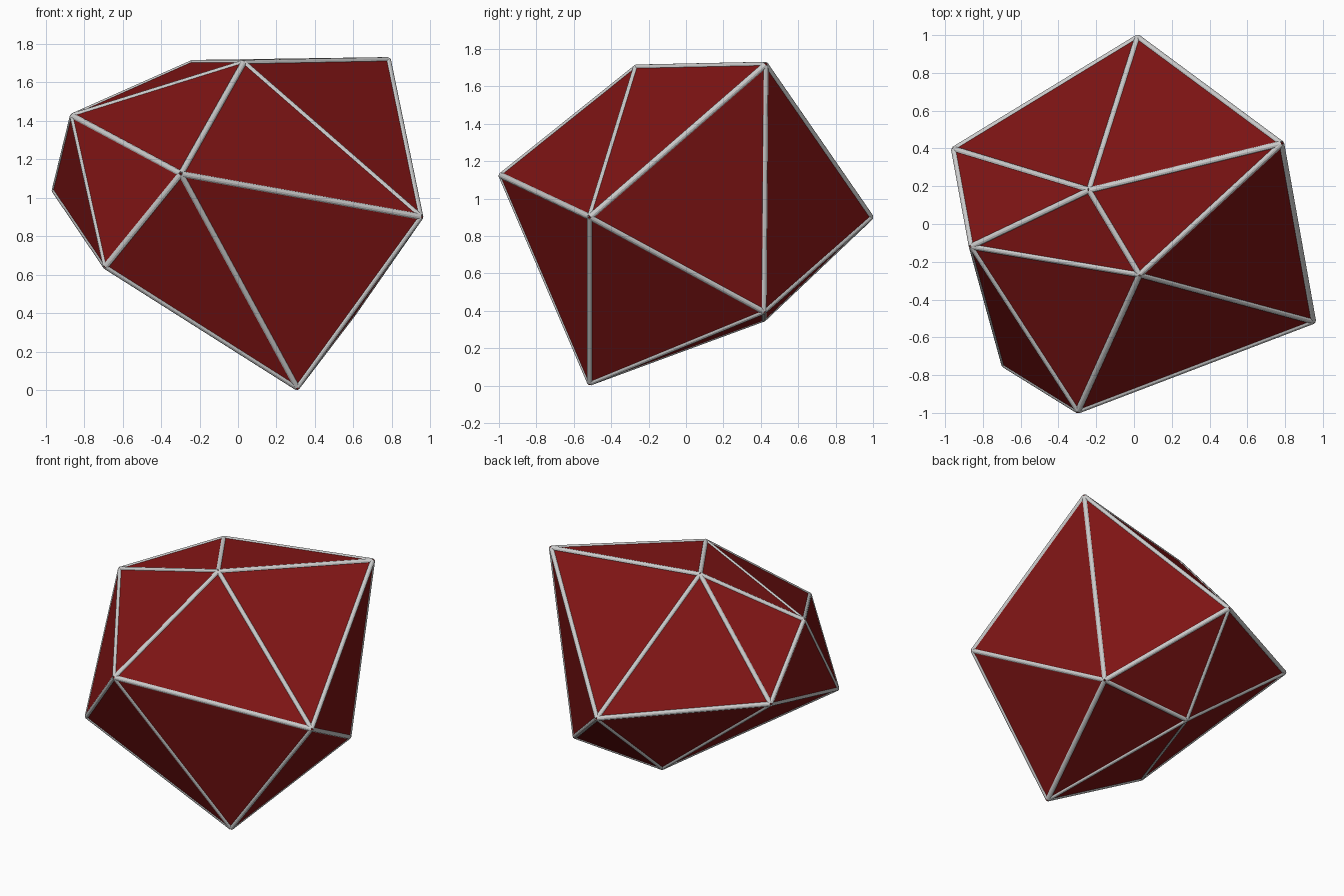
import bpy, bmesh
from mathutils import Vector

if "Cube" in bpy.data.objects:
    bpy.data.objects.remove(bpy.data.objects["Cube"])

# Irregular icosahedron: top point, two rings of five, bottom point
top = (-0.24, 0.18, 1.71)
upper = [(0.03, -0.27, 1.71), (0.79, 0.43, 1.725), (0.02, 1.0, 0.90),
         (-0.965, 0.40, 1.04), (-0.87, -0.12, 1.43)]
lower = [(0.96, -0.52, 0.90), (0.605, 0.42, 0.39), (-0.10, 0.42, 0.35),
         (-0.695, -0.755, 0.64), (-0.30, -1.0, 1.125)]
bottom = (0.31, -0.52, 0.004)
points = [Vector(p) for p in [top] + upper + lower + [bottom]]

faces = []
for i in range(5):
    j = (i + 1) % 5
    u, un, l, ln = 1 + i, 1 + j, 6 + i, 6 + j
    faces += [(0, u, un), (u, l, un), (l, ln, un), (11, ln, l)]

# Faceted red body
mesh = bpy.data.meshes.new("faceted_body")
mesh.from_pydata(points, [], faces)
red = bpy.data.materials.new("dark_red")
red.diffuse_color = (0.21, 0.007, 0.007, 1)
red.use_nodes = True
red.node_tree.nodes["Principled BSDF"].inputs["Base Color"].default_value = red.diffuse_color
mesh.materials.append(red)
body = bpy.data.objects.new("faceted_body", mesh)
bpy.context.collection.objects.link(body)

# Grey rods along every edge, sunk slightly into the body
centre = Vector((0, 0, 1))
inner = [centre + (p - centre) * 0.986 for p in points]
edges = sorted({tuple(sorted((f[k], f[k - 1]))) for f in faces for k in range(3)})
bm = bmesh.new()
for a, b in edges:
    axis = inner[b] - inner[a]
    matrix = axis.to_track_quat('Z', 'Y').to_matrix().to_4x4()
    matrix.translation = (inner[a] + inner[b]) / 2
    bmesh.ops.create_cone(bm, cap_ends=True, segments=12, radius1=0.017,
                          radius2=0.017, depth=axis.length, matrix=matrix)
rod_mesh = bpy.data.meshes.new("edge_rods")
bm.to_mesh(rod_mesh)
bm.free()
rods = bpy.data.objects.new("edge_rods", rod_mesh)
bpy.context.collection.objects.link(rods)
